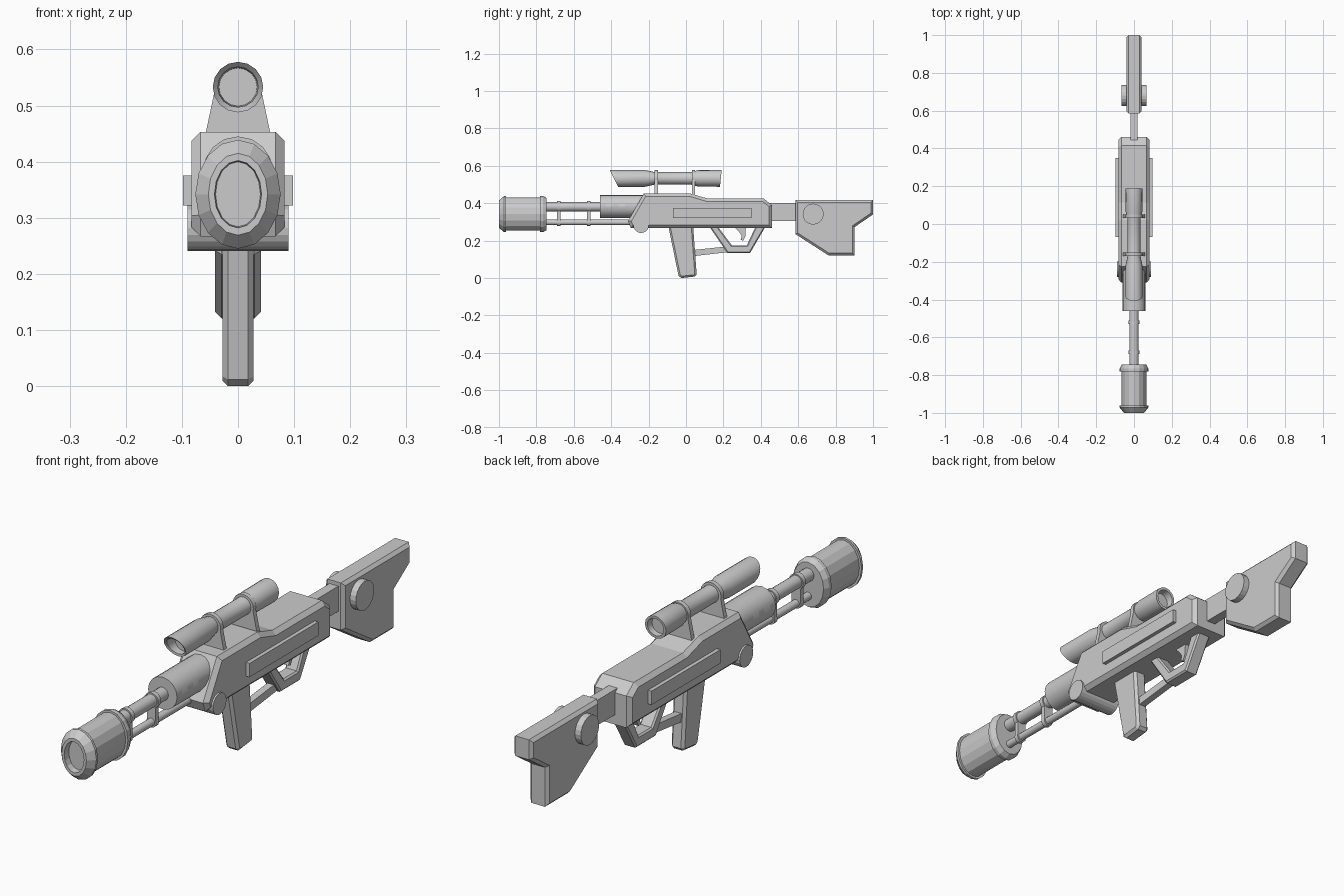
import bpy, bmesh, math

if "Cube" in bpy.data.objects:
    bpy.data.objects.remove(bpy.data.objects["Cube"])


def finish(name, bm, smooth=False):
    bmesh.ops.recalc_face_normals(bm, faces=bm.faces)
    me = bpy.data.meshes.new(name)
    bm.to_mesh(me)
    bm.free()
    ob = bpy.data.objects.new(name, me)
    bpy.context.collection.objects.link(ob)
    if smooth:
        bpy.ops.object.select_all(action='DESELECT')
        ob.select_set(True)
        bpy.context.view_layer.objects.active = ob
        bpy.ops.object.shade_smooth_by_angle(angle=math.radians(32))
    return ob


def plate(name, pts, half, bevel=0.0):
    """Side profile of (y, z) points extruded across x, with chamfered rims."""
    bm = bmesh.new()
    rows = [[bm.verts.new((x, y, z)) for y, z in pts] for x in (-half, half)]
    caps = [bm.faces.new(r) for r in rows]
    n = len(pts)
    for i in range(n):
        j = (i + 1) % n
        bm.faces.new((rows[0][i], rows[0][j], rows[1][j], rows[1][i]))
    bmesh.ops.recalc_face_normals(bm, faces=bm.faces)
    if bevel:
        bmesh.ops.bevel(bm, geom=[e for f in caps for e in f.edges], offset=bevel,
                        offset_type='OFFSET', segments=1, profile=0.5, affect='EDGES')
    return finish(name, bm)


def rect(y0, y1, z0, z1):
    return [(y0, z0), (y1, z0), (y1, z1), (y0, z1)]


def disc(name, y, z, r, half, sides=20):
    pts = [(y + r * math.cos(a * math.tau / sides), z + r * math.sin(a * math.tau / sides))
           for a in range(sides)]
    return plate(name, pts, half)


def tube(name, rings, zc, sides=16, smooth=True, groove=None, depth=1.0):
    """Loft of rings (y, rx, rz, slant) along y; groove(centre) picks faces to sink."""
    bm = bmesh.new()
    loops = []
    for y, rx, rz, *slant in rings:
        k = slant[0] if slant else 0
        loop = []
        for i in range(sides):
            a = i * math.tau / sides
            dz = rz * math.sin(a)
            loop.append(bm.verts.new((rx * math.cos(a), y + k * dz, zc + dz)))
        loops.append(loop)
    for a, b in zip(loops, loops[1:]):
        for i in range(sides):
            j = (i + 1) % sides
            bm.faces.new((a[i], a[j], b[j], b[i]))
    bm.faces.new(loops[0])
    bm.faces.new(loops[-1])
    bmesh.ops.recalc_face_normals(bm, faces=bm.faces)
    if groove:
        picked = [f for f in bm.faces if len(f.verts) == 4 and groove(f.calc_center_median())]
        out = bmesh.ops.extrude_face_region(bm, geom=picked)['geom']
        for v in out:
            if isinstance(v, bmesh.types.BMVert):
                v.co.x *= depth
                v.co.z = zc + (v.co.z - zc) * depth
    return finish(name, bm, smooth)


# Slotted muzzle cage with flanged ends
MZ = 0.342


def muzzle_slot(c):
    a = math.degrees(math.atan2((c.z - MZ) / 0.09, c.x / 0.068)) % 90
    return -0.95 < c.y < -0.79 and (a < 22.5 or a > 67.5)


tube("muzzle", [(-0.975, .04, .058), (-1, .042, .06), (-1, .053, .073), (-0.972, .076, .097),
                (-0.962, .076, .097), (-0.962, .067, .089), (-0.78, .067, .089),
                (-0.78, .076, .097), (-0.765, .076, .097), (-0.745, .066, .086)],
     MZ, smooth=False, groove=muzzle_slot, depth=0.76)

# Twin barrels and the clamps joining them
tube("upper_barrel", [(-0.76, .025, .025), (-0.4, .025, .025)], 0.381)
tube("lower_barrel", [(-0.76, .015, .015), (-0.25, .015, .015)], 0.298, 12)
for i, y in enumerate((-0.68, -0.52)):
    a, b = y - 0.009, y + 0.009
    tube(f"upper_collar_{i}", [(a, .03, .03), (b, .03, .03)], 0.381)
    tube(f"lower_collar_{i}", [(a, .021, .021), (b, .021, .021)], 0.298, 12)
    plate(f"clamp_web_{i}", rect(a, b, 0.295, 0.38), 0.019)

# Barrel shroud with cooling grooves in its upper half
tube("barrel_shroud", [(y, .062, .062) for y in (-0.46, -0.428, -0.393, -0.36, -0.325, -0.22)],
     0.383, groove=lambda c: c.z > 0.386 and (-0.42 < c.y < -0.40 or -0.35 < c.y < -0.335),
     depth=0.5)

# Receiver, side panels and hinge pin
plate("receiver", [(-0.295, 0.267), (-0.31, 0.305), (-0.225, 0.453), (0.02, 0.453),
                   (0.115, 0.425), (0.415, 0.425), (0.46, 0.39), (0.46, 0.267)], 0.083, 0.016)
plate("side_panels", rect(-0.07, 0.35, 0.322, 0.375), 0.098)
disc("hinge_pin", -0.24, 0.282, 0.041, 0.09)

# Scope with slanted hood, and its mounts
SZ = 0.533
tube("scope", [(-0.335, .034, .034), (-0.38, .036, .036, -.5), (-0.385, .045, .045, -.5),
               (-0.22, .045, .045), (-0.17, .034, .034), (0.03, .034, .034),
               (0.065, .044, .044), (0.186, .045, .045, .1), (0.186, .035, .035, .1),
               (0.16, .033, .033)], SZ)
for i, y in enumerate((-0.16, 0.04)):
    a, b = y - 0.009, y + 0.009
    tube(f"scope_ring_{i}", [(a, .044, .044), (b, .044, .044)], SZ)
    mount = plate(f"scope_mount_{i}", rect(a, b, 0.43, 0.53), 0.062)
    for v in mount.data.vertices:
        if v.co.z > 0.5:
            v.co.x *= 0.66

# Grip, trigger, guard and brace rod
plate("grip", [(-0.095, 0.28), (0.038, 0.28), (0.057, 0.02), (0.047, 0.008),
               (-0.025, 0.0), (-0.04, 0.012)], 0.028, 0.01)
plate("trigger_guard", [(0.125, 0.275), (0.222, 0.133), (0.342, 0.133), (0.425, 0.275),
                        (0.372, 0.275), (0.325, 0.175), (0.245, 0.175), (0.17, 0.275)],
      0.028, 0.006)
plate("trigger", [(0.255, 0.275), (0.32, 0.275), (0.318, 0.225), (0.305, 0.2),
                  (0.292, 0.205), (0.298, 0.225), (0.285, 0.245)], 0.011)
plate("brace_rod", [(0.03, 0.116), (0.22, 0.138), (0.21, 0.168), (0.03, 0.149)], 0.014)

# Stock, neck and side discs
plate("stock_neck", rect(0.44, 0.62, 0.305, 0.402), 0.019)
plate("stock", [(0.585, 0.417), (1.0, 0.417), (1.0, 0.34), (0.902, 0.273), (0.902, 0.121),
                (0.762, 0.121), (0.585, 0.235)], 0.041, 0.012)
disc("stock_disc", 0.68, 0.342, 0.056, 0.066)
